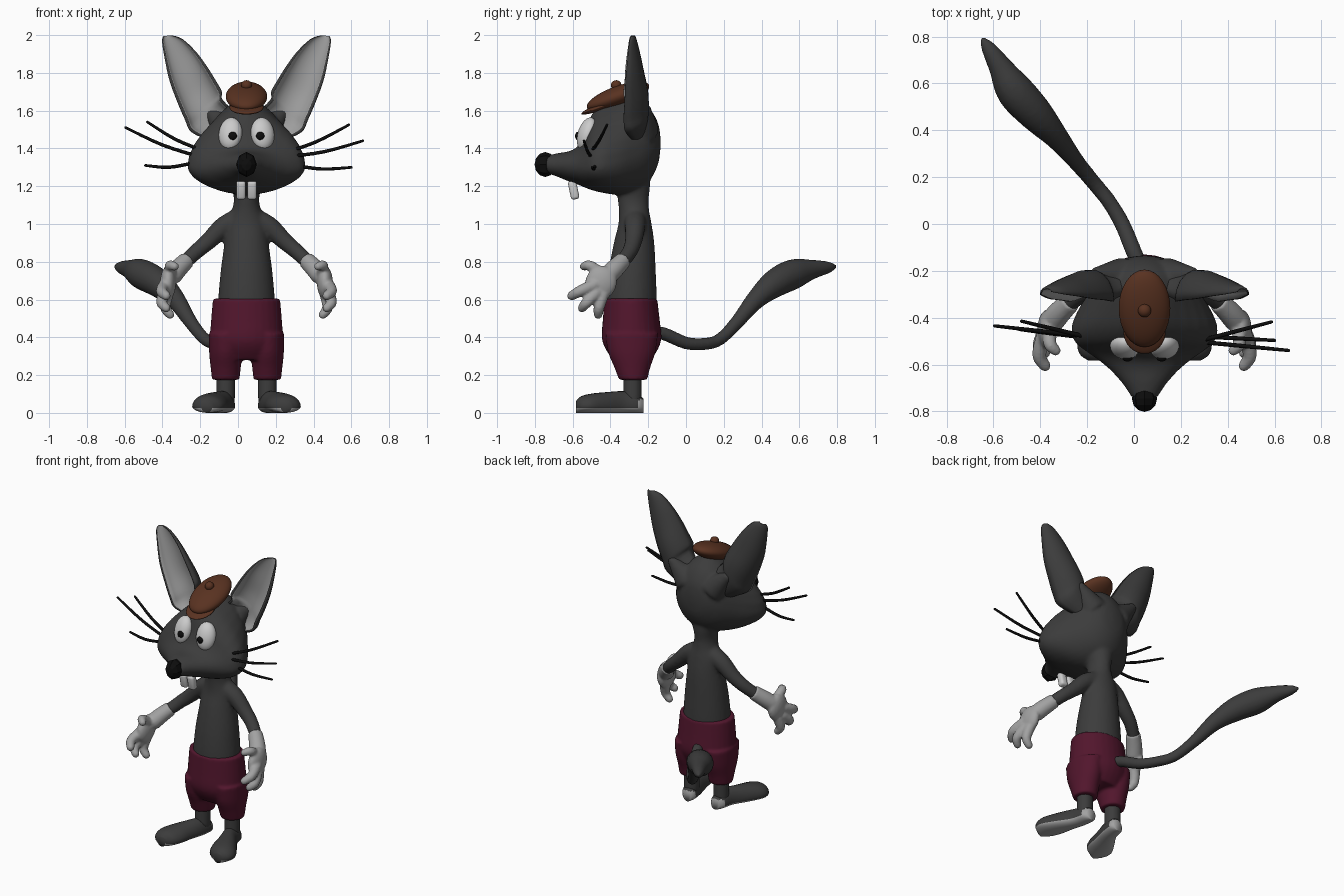
import bpy, bmesh
from math import sin, cos, pi, radians
from mathutils import Vector, Matrix, Euler

if "Cube" in bpy.data.objects:
    bpy.data.objects.remove(bpy.data.objects["Cube"])

CX = 0.045  # symmetry plane of the figure


def material(name, col):
    m = bpy.data.materials.new(name)
    m.diffuse_color = (*col, 1)
    m.use_nodes = True
    m.node_tree.nodes["Principled BSDF"].inputs["Base Color"].default_value = m.diffuse_color
    return m


FUR = material("dark_fur", (0.045, 0.045, 0.045))
PALE = material("pale_grey", (0.36, 0.36, 0.36))
WHITE = material("white", (0.8, 0.8, 0.82))
BLACK = material("black", (0.004, 0.004, 0.004))
CLOTH = material("maroon_cloth", (0.085, 0.008, 0.026))
FELT = material("brown_felt", (0.1, 0.032, 0.015))


def smooth_rows(rows, n=4):
    """Catmull-Rom interpolation of tuples."""
    out = []
    for i in range(len(rows) - 1):
        a, b, c, d = (rows[max(i - 1, 0)], rows[i], rows[i + 1], rows[min(i + 2, len(rows) - 1)])
        for k in range(n):
            t = k / n
            out.append([0.5 * (2 * q + (r - p) * t + (2 * p - 5 * q + 4 * r - s) * t * t
                               + (3 * q - p - 3 * r + s) * t ** 3) for p, q, r, s in zip(a, b, c, d)])
    return out + [list(rows[-1])]


def loft(bm, rings):
    vs = [[bm.verts.new(p) for p in r] for r in rings]
    n = len(vs[0])
    for a, b in zip(vs, vs[1:]):
        for k in range(n):
            f = bm.faces.new((a[k], a[(k + 1) % n], b[(k + 1) % n], b[k]))
            f.material_index = 1 if n == 20 and 10 <= k < 19 else 0  # ear lining strip
    bm.faces.new(vs[0])
    bm.faces.new(vs[-1])


def tube(bm, pts, sides=16, n=4):
    """Round tube through (x, y, z, radius) with rounded end."""
    rows = smooth_rows(pts, n)
    p = [Vector(r[:3]) for r in rows]
    rad = [r[3] for r in rows]
    t = (p[-1] - p[-2]).normalized()
    e, r = p[-1], rad[-1]
    p += [e + t * r * 0.6, e + t * r * 0.92]
    rad += [r * 0.8, r * 0.4]
    nrm, rings = None, []
    for i, q in enumerate(p):
        t = (p[min(i + 1, len(p) - 1)] - p[max(i - 1, 0)]).normalized()
        nrm = t.orthogonal() if nrm is None else nrm - t * nrm.dot(t)
        nrm.normalize()
        bi = t.cross(nrm)
        rings.append([q + (nrm * cos(2 * pi * k / sides) + bi * sin(2 * pi * k / sides)) * rad[i]
                      for k in range(sides)])
    loft(bm, rings)


def column(bm, rows, x=0):
    """Upright shape from (z, centre y, rx, ry) rows."""
    loft(bm, [[(x + rx * cos(a * pi / 14), cy + ry * sin(a * pi / 14), z) for a in range(28)]
              for z, cy, rx, ry in smooth_rows(rows)])


def ball(bm, loc, size, rot=(0, 0, 0), segs=32, rings=20):
    m = Matrix.LocRotScale(Vector(loc), Euler([radians(a) for a in rot]), Vector(size))
    bmesh.ops.create_uvsphere(bm, u_segments=segs, v_segments=rings, radius=1, matrix=m)


def finish(name, bm, mats, voxel=0, relax=0, smooth=True):
    bmesh.ops.recalc_face_normals(bm, faces=bm.faces)
    for f in bm.faces:
        f.smooth = smooth
    me = bpy.data.meshes.new(name)
    bm.to_mesh(me)
    bm.free()
    ob = bpy.data.objects.new(name, me)
    bpy.context.collection.objects.link(ob)
    ob.location.x = CX
    for m in mats:
        me.materials.append(m)
    if voxel:  # blend overlapping forms into one skin
        r = ob.modifiers.new("blend", 'REMESH')
        r.mode, r.voxel_size, r.use_smooth_shade = 'VOXEL', voxel, True
        s = ob.modifiers.new("relax", 'SMOOTH')
        s.factor, s.iterations = 0.5, relax
    return ob


# Body: head, torso, arms, legs and tail in one blended skin
bm = bmesh.new()
head = [(-.135, .02, 1.40, 1.43, 1.46, 1), (-.15, .09, 1.31, 1.42, 1.54, 1), (-.2, .16, 1.22, 1.39, 1.62, 1),
        (-.28, .225, 1.17, 1.35, 1.67, 1.3), (-.36, .28, 1.155, 1.32, 1.675, 1.8),
        (-.44, .312, 1.165, 1.31, 1.645, 2), (-.50, .30, 1.18, 1.305, 1.58, 2),
        (-.54, .255, 1.195, 1.30, 1.47, 1.6), (-.575, .205, 1.21, 1.30, 1.41, 1.2),
        (-.62, .15, 1.225, 1.305, 1.385, 1), (-.68, .095, 1.25, 1.31, 1.375, 1), (-.74, .055, 1.27, 1.315, 1.36, 1)]
rings = []
for y, w, zb, zm, zt, e in smooth_rows(head):
    ring = []
    for k in range(36):
        c, s = cos(k * pi / 18), sin(k * pi / 18)
        p = e if s > 0 else 1
        ring.append((w * (1 if c > 0 else -1) * abs(c) ** p, y, zm + s * ((zt - zm) if s > 0 else (zm - zb))))
    rings.append(ring)
loft(bm, rings)
column(bm, [(.5, -.29, .15, .13), (.6, -.29, .15, .135), (.75, -.285, .137, .125), (.9, -.275, .117, .107),
            (1.0, -.27, .105, .088), (1.07, -.275, .078, .08), (1.13, -.28, .067, .082),
            (1.2, -.28, .08, .09), (1.3, -.3, .12, .11)])
for s in (-1, 1):
    tube(bm, [(s * .03, -.27, 1.03, .06), (s * .12, -.27, .985, .055), (s * .2, -.278, .91, .046),
              (s * .27, -.3, .85, .041), (s * .34, -.35, .785, .038)])
    tube(bm, [(s * .11, -.28, .32, .05), (s * .11, -.283, .2, .05), (s * .11, -.283, .07, .05)])
    tube(bm, [(s * .1, -.23, 1.5, .09), (s * .2, -.215, 1.6, .035)])
tail = [(.04, -.2, .43, .03), (0, -.12, .42, .035), (-.05, 0, .37, .034), (-.11, .1, .365, .033),
        (-.175, .18, .39, .033), (-.25, .27, .48, .037), (-.33, .37, .6, .052), (-.42, .47, .685, .075),
        (-.51, .57, .735, .08), (-.57, .67, .76, .052), (-.62, .75, .77, .033), (-.645, .785, .775, .016)]
tube(bm, [(x - CX, y, z, r) for x, y, z, r in tail])
finish("body", bm, [FUR], 0.011, 5)

# Ears: scooped shells with a pale lining
ear = [(-.17, 1.43, -.03, 1.57, -.27, .06), (-.29, 1.485, -.125, 1.655, -.32, .12),
       (-.325, 1.55, -.13, 1.7, -.33, .135), (-.368, 1.65, -.16, 1.755, -.325, .125),
       (-.408, 1.76, -.21, 1.835, -.32, .1), (-.432, 1.87, -.27, 1.915, -.31, .07),
       (-.447, 1.965, -.34, 1.98, -.30, .04), (-.44, 1.995, -.395, 1.999, -.29, .02)]
for s, side in ((-1, "right"), (1, "left")):
    bm = bmesh.new()
    rings = []
    for ox, oz, ix, iz, y, d in smooth_rows(ear):
        o, i = Vector((ox, y, oz)), Vector((ix, y, iz))
        mid, half, ring = (o + i) / 2, (o - i) / 2, []
        for k in range(20):
            a = pi * (k / 9 if k < 10 else (19 - k) / 9)
            w, deep = (1, 1) if k < 10 else (.86, .6)
            q = mid + half * cos(a) * w + Vector((0, d * deep * sin(a), 0))
            ring.append((-s * q.x, q.y, q.z))
        rings.append(ring)
    loft(bm, rings)
    finish(side + "_ear", bm, [FUR, PALE])

# Hands: palm, cuff, thumb and three fingers
digits = [[(.40, -.45, .74, .03), (.405, -.51, .78, .028), (.38, -.54, .775, .023)],
          [(.43, -.48, .68, .034), (.45, -.56, .645, .03), (.425, -.605, .62, .025)],
          [(.43, -.47, .64, .034), (.45, -.525, .585, .029), (.425, -.55, .555, .024)],
          [(.42, -.44, .63, .034), (.43, -.46, .56, .029), (.405, -.465, .52, .024)],
          [(.315, -.33, .81, .045), (.36, -.375, .765, .05), (.39, -.41, .73, .052)]]
for s, side in ((-1, "right"), (1, "left")):
    bm = bmesh.new()
    ball(bm, (s * .415, -.45, .69), (.042, .083, .09), (-25, 0, 0))
    for d in digits:
        tube(bm, [(s * x, y, z, r) for x, y, z, r in d])
    finish(side + "_hand", bm, [PALE], 0.008, 4)

# Feet with pale soles
foot = [(.105, -.225, .03, .075), (.11, -.255, .05, .1), (.125, -.33, .056, .115), (.165, -.42, .075, .11),
        (.195, -.5, .09, .102), (.205, -.555, .072, .088), (.21, -.583, .03, .062)]
for s, side in ((-1, "right"), (1, "left")):
    bm = bmesh.new()
    loft(bm, [[(s * x + w * cos(k * pi / 12), y, .035 + sin(k * pi / 12) * ((h - .035) if k < 12 else .035))
               for k in range(24)] for x, y, w, h in smooth_rows(foot)])
    for f in bm.faces:
        c = f.calc_center_median()
        f.material_index = 1 if c.z < .022 or (c.y > -.255 and c.z < .07) else 0
    finish(side + "_foot", bm, [FUR, PALE])

# Shorts
bm = bmesh.new()
column(bm, [(.605, -.292, .178, .14), (.5, -.29, .187, .15), (.4, -.288, .193, .158),
            (.34, -.287, .185, .14), (.28, -.285, .165, .1)])
for s in (-1, 1):
    column(bm, [(.42, -.288, .09, .14), (.32, -.287, .088, .125), (.24, -.284, .08, .095),
                (.175, -.28, .073, .075)], s * .11)
finish("shorts", bm, [CLOTH], 0.01, 4)

# Eyes and pupils
for s, side in ((-1, "right"), (1, "left")):
    bm = bmesh.new()
    ball(bm, (s * .085, -.525, 1.477), (.063, .047, .09), (-18, 0, s * 15))
    finish(side + "_eye", bm, [WHITE])
    bm = bmesh.new()
    ball(bm, (s * .073, -.573, 1.466), (.022, .014, .022))
    finish(side + "_pupil", bm, [BLACK])

# Faceted nose
bm = bmesh.new()
ball(bm, (0, -.745, 1.315), (.054, .066, .057), (90, 0, 0), 8, 6)
finish("nose", bm, [BLACK], smooth=False)

# Front teeth
for s, side in ((-1, "right"), (1, "left")):
    bm = bmesh.new()
    bmesh.ops.create_cube(bm, size=1, matrix=Matrix.LocRotScale(
        Vector((s * .029, -.595, 1.18)), Euler((radians(12), 0, 0)), Vector((.05, .045, .1))))
    ob = finish(side + "_tooth", bm, [WHITE])
    b = ob.modifiers.new("round", 'BEVEL')
    b.width, b.segments = .015, 3

# Whiskers: start and end of each
hairs = [((-.2, -.48, 1.355), (-.595, -.435, 1.51)), ((-.19, -.485, 1.39), (-.48, -.415, 1.54)),
         ((-.25, -.48, 1.32), (-.49, -.45, 1.31)), ((.24, -.51, 1.375), (.587, -.418, 1.525)),
         ((.25, -.5, 1.355), (.66, -.54, 1.44)), ((.29, -.48, 1.312), (.6, -.497, 1.3))]
bm = bmesh.new()
for a, b in hairs:
    a, b = Vector(a) - Vector((CX, 0, 0)), Vector(b) - Vector((CX, 0, 0))
    m = (a + b) / 2 - Vector((0, 0, .015))
    tube(bm, [(*a, .009), (*m, .009), (*b, .007)], 8)
finish("whiskers", bm, [BLACK])

# Flat cap with brim and button
bm = bmesh.new()
ball(bm, (0, -.36, 1.675), (.11, .175, .055), (20, 0, 0))
ball(bm, (0, -.46, 1.617), (.09, .1, .017), (20, 0, 0))
ball(bm, (0, -.37, 1.735), (.028, .028, .026), (20, 0, 0))
finish("flat_cap", bm, [FELT])
